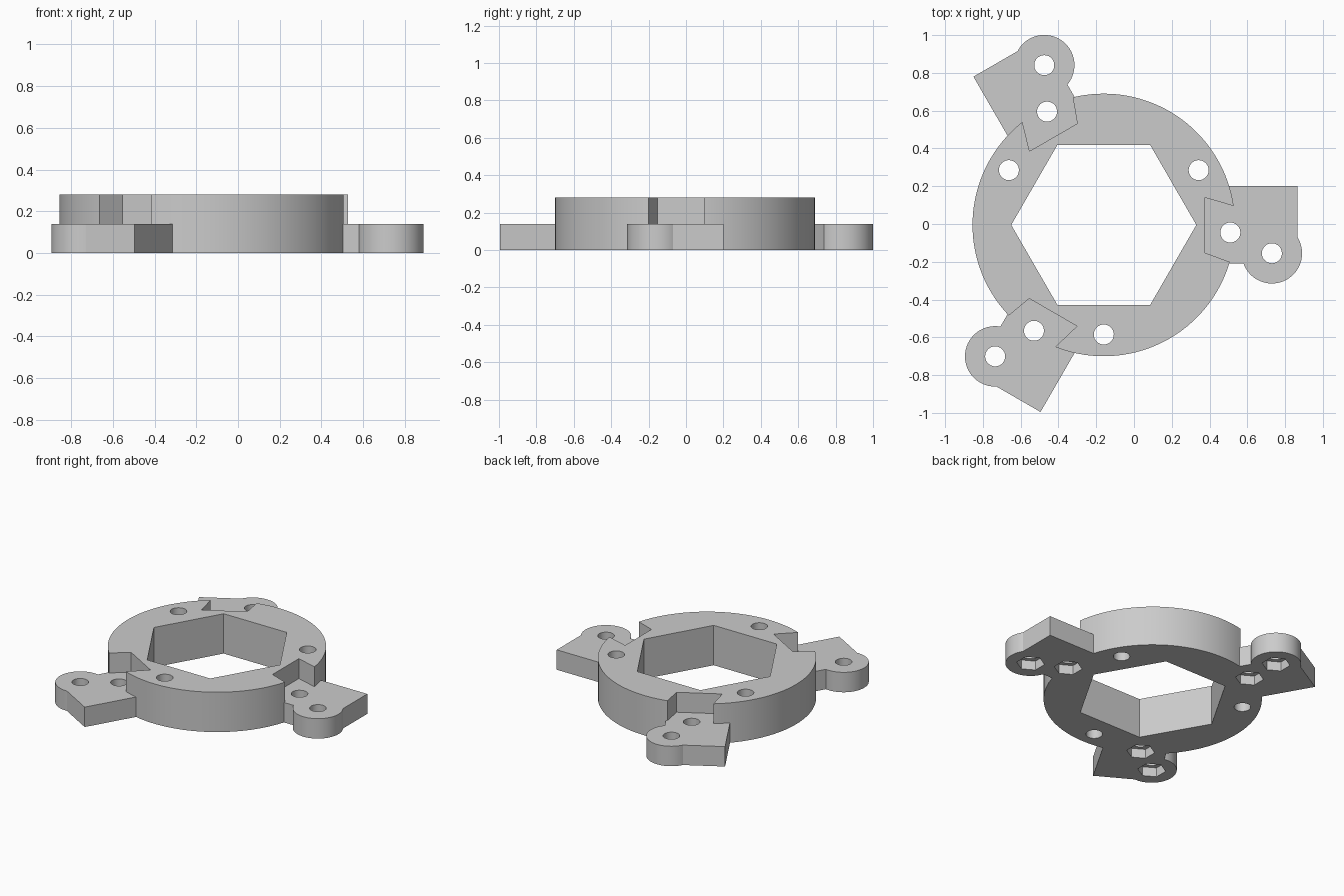
import bpy
import bmesh
from math import cos, sin, pi, radians
from mathutils import Matrix

cube = bpy.data.objects.get("Cube")
if cube:
    bpy.data.objects.remove(cube)

CX, CY = -0.16, -0.005          # centre of the ring
HEIGHT, ARM_H = 0.28, 0.14      # ring and arm thickness
HOLE_R, NUT_R, NUT_DEPTH = 0.053, 0.09, 0.065
CENTRE = Matrix.Translation((CX, CY, 0))

grey = bpy.data.materials.new("plain grey")
grey.use_nodes = True
grey.diffuse_color = (0.6, 0.6, 0.6, 1)
grey.node_tree.nodes["Principled BSDF"].inputs["Base Color"].default_value = (0.6, 0.6, 0.6, 1)


def circle(r, n, x=0, y=0, turn=0):
    return [(x + r * cos(turn + 2 * pi * i / n), y + r * sin(turn + 2 * pi * i / n))
            for i in range(n)]


def prism(name, outline, z0, z1, turn=0):
    """Extrude an outline given relative to the ring centre."""
    bm = bmesh.new()
    face = bm.faces.new([bm.verts.new((x, y, z0)) for x, y in outline])
    top = bmesh.ops.extrude_face_region(bm, geom=[face])["geom"]
    bmesh.ops.translate(bm, vec=(0, 0, z1 - z0),
                        verts=[v for v in top if isinstance(v, bmesh.types.BMVert)])
    bmesh.ops.recalc_face_normals(bm, faces=bm.faces)
    bm.transform(CENTRE @ Matrix.Rotation(turn, 4, "Z"))
    mesh = bpy.data.meshes.new(name)
    bm.to_mesh(mesh)
    bm.free()
    mesh.materials.append(grey)
    obj = bpy.data.objects.new(name, mesh)
    bpy.context.collection.objects.link(obj)
    return obj


def combine(body, tool, operation):
    """Apply a boolean and remove the helper."""
    mod = body.modifiers.new(operation, "BOOLEAN")
    mod.object, mod.operation, mod.solver = tool, operation, "EXACT"
    bpy.context.view_layer.objects.active = body
    bpy.ops.object.modifier_apply(modifier=mod.name)
    bpy.data.objects.remove(tool)


# Ring with a hexagonal opening
body = prism("mounting_ring", circle(0.695, 128), 0, HEIGHT)
combine(body, prism("hex_cutter", circle(0.49, 6), -0.1, 0.4), "DIFFERENCE")

# Arm outlines, relative to the ring centre
arm = [(0.59, -0.205), (1.025, -0.205), (1.025, 0.205), (0.59, 0.205)]
pocket = [(0.535, 0.145), (0.535, -0.147), (0.86, -0.267), (0.86, 0.05)]
bolts = [(0.67, -0.04), (0.89, -0.15)]

for k in range(3):
    turn = radians(120 * k)
    # Half-height pocket in the rim, then the arm and its round lobe
    combine(body, prism("pocket_cutter", pocket, ARM_H, 0.4, turn), "DIFFERENCE")
    arm_obj = prism("arm", arm, 0, ARM_H, turn)
    combine(arm_obj, prism("lobe", circle(0.16, 64, *bolts[1]), 0, ARM_H, turn), "UNION")
    combine(body, arm_obj, "UNION")
    # Bolt holes with hexagonal nut recesses underneath
    for x, y in bolts:
        combine(body, prism("bolt_cutter", circle(HOLE_R, 32, x, y), -0.1, 0.4, turn),
                "DIFFERENCE")
        combine(body, prism("nut_cutter", circle(NUT_R, 6, x, y, pi / 6), -0.1, NUT_DEPTH, turn),
                "DIFFERENCE")
    # Plain through hole in the ring
    hole = circle(HOLE_R, 32, 0.58 * cos(pi / 6), 0.58 * sin(pi / 6))
    combine(body, prism("ring_hole_cutter", hole, -0.1, 0.4, turn), "DIFFERENCE")

# Smooth the curved walls, keep the edges crisp
bpy.ops.object.select_all(action="DESELECT")
body.select_set(True)
bpy.context.view_layer.objects.active = body
bpy.ops.object.shade_smooth_by_angle(angle=radians(30))
